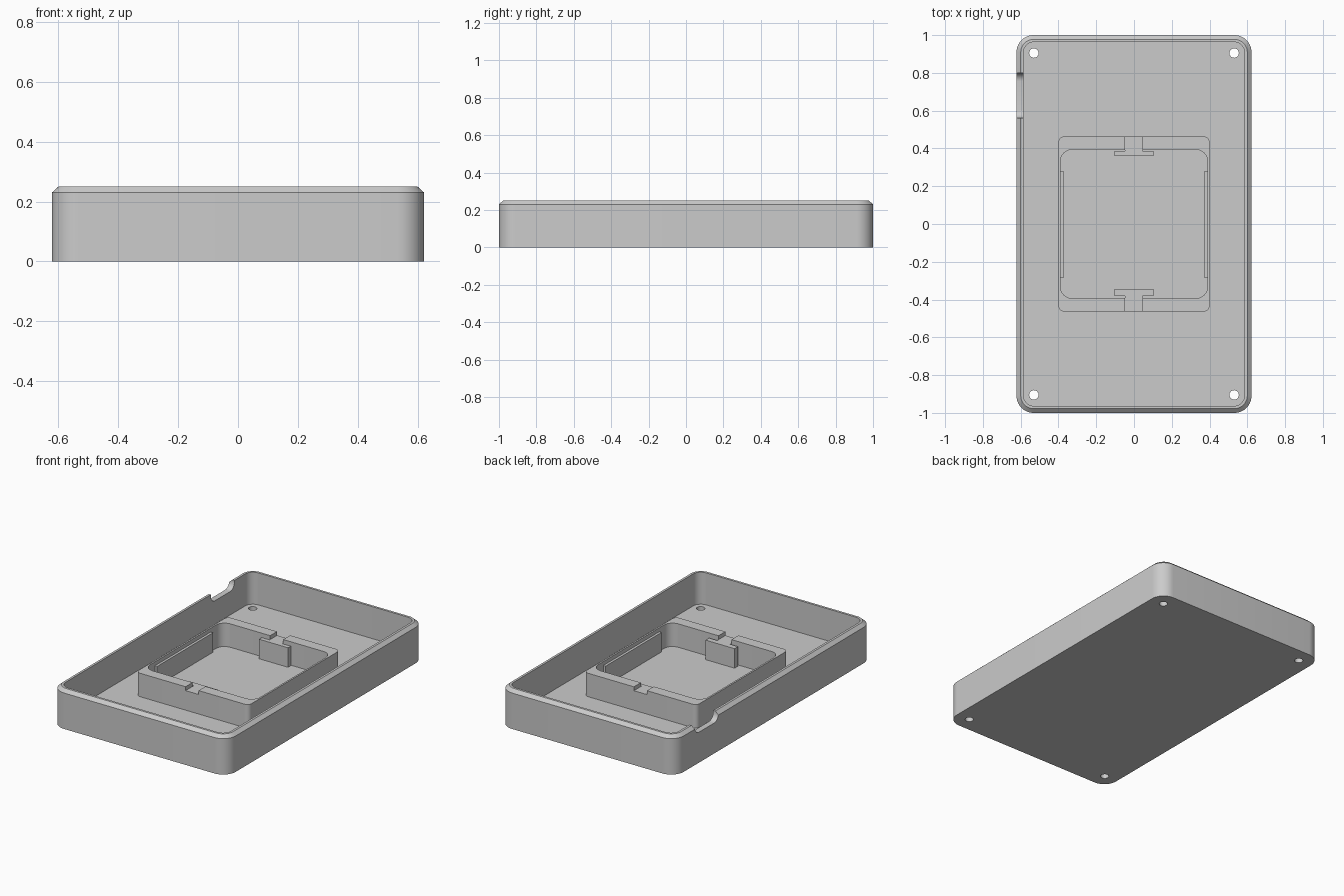
import bpy, bmesh, math
from mathutils import Matrix, Vector

cube = bpy.data.objects.get("Cube")
if cube:
    bpy.data.objects.remove(cube, do_unlink=True)

grey = bpy.data.materials.new("light grey plastic")
grey.use_nodes = True
COLOUR = (0.6, 0.6, 0.6, 1)
grey.diffuse_color = COLOUR
grey.node_tree.nodes["Principled BSDF"].inputs["Base Color"].default_value = COLOUR

FLOOR = 0.045       # top of the tray floor
FRAME_TOP = 0.195
TAB_TOP = 0.17


def finish(name, bm):
    bmesh.ops.recalc_face_normals(bm, faces=bm.faces)
    mesh = bpy.data.meshes.new(name)
    bm.to_mesh(mesh)
    bm.free()
    mesh.materials.append(grey)
    obj = bpy.data.objects.new(name, mesh)
    bpy.context.collection.objects.link(obj)
    return obj


def activate(obj):
    bpy.ops.object.select_all(action='DESELECT')
    obj.select_set(True)
    bpy.context.view_layer.objects.active = obj


def smooth(obj):
    activate(obj)
    bpy.ops.object.shade_smooth_by_angle(angle=math.radians(30))


def rounded_rect(hx, hy, r, steps=10):
    pts = []
    for quarter, (sx, sy) in enumerate([(1, 1), (-1, 1), (-1, -1), (1, -1)]):
        for i in range(steps + 1):
            a = math.pi / 2 * (quarter + i / steps)
            pts.append((sx * (hx - r) + r * math.cos(a),
                        sy * (hy - r) + r * math.sin(a)))
    return pts


def loft(name, rings, closed=False):
    """Bridge rounded rectangles given as (half x, half y, radius, z)."""
    bm = bmesh.new()
    loops = [[bm.verts.new((x, y, z)) for x, y in rounded_rect(hx, hy, r)]
             for hx, hy, r, z in rings]
    pairs = list(zip(loops, loops[1:]))
    if closed:
        pairs.append((loops[-1], loops[0]))
    else:
        bm.faces.new(loops[0])
        bm.faces.new(loops[-1])
    for a, b in pairs:
        for i in range(len(a)):
            j = (i + 1) % len(a)
            bm.faces.new((a[i], a[j], b[j], b[i]))
    return finish(name, bm)


def prism(name, points, offset):
    bm = bmesh.new()
    face = bm.faces.new([bm.verts.new(p) for p in points])
    geom = bmesh.ops.extrude_face_region(bm, geom=[face])["geom"]
    top = [v for v in geom if isinstance(v, bmesh.types.BMVert)]
    bmesh.ops.translate(bm, verts=top, vec=Vector(offset))
    return finish(name, bm)


def box(name, x0, x1, y0, y1, z0, z1):
    corners = [(x0, y0, z0), (x1, y0, z0), (x1, y1, z0), (x0, y1, z0)]
    return prism(name, corners, (0, 0, z1 - z0))


def cut(target, cutter):
    mod = target.modifiers.new("cut", 'BOOLEAN')
    mod.operation = 'DIFFERENCE'
    mod.solver = 'EXACT'
    mod.object = cutter
    activate(target)
    bpy.ops.object.modifier_apply(modifier=mod.name)
    bpy.data.objects.remove(cutter, do_unlink=True)


# Open tray with a chamfered rim
tray = loft("tray", [
    (0.622, 1.0, 0.09, 0),
    (0.622, 1.0, 0.09, 0.23),
    (0.60, 0.978, 0.07, 0.25),
    (0.585, 0.963, 0.055, 0.25),
    (0.585, 0.963, 0.055, FLOOR)])

# Screw holes in the four corners
for sx in (-1, 1):
    for sy in (-1, 1):
        bm = bmesh.new()
        bmesh.ops.create_cone(bm, cap_ends=True, segments=24, radius1=0.025, radius2=0.025,
                              depth=0.3, matrix=Matrix.Translation((sx * 0.53, sy * 0.905, 0)))
        cut(tray, finish("hole_cutter", bm))

# Cable notch with a rounded bottom in the side wall
y0, y1, bottom, r = 0.56, 0.80, 0.195, 0.045
notch = [(-0.7, y1, 0.3), (-0.7, y0, 0.3)]
for cy, start in ((y0 + r, math.pi), (y1 - r, 1.5 * math.pi)):
    for i in range(9):
        a = start + math.pi / 2 * i / 8
        notch.append((-0.7, cy + r * math.cos(a), bottom + r + r * math.sin(a)))
cut(tray, prism("notch_cutter", notch, (0.15, 0, 0)))
smooth(tray)

# Inner holder frame, slotted at both ends
frame = loft("holder_frame", [
    (0.40, 0.463, 0.03, FLOOR - 0.01),
    (0.40, 0.463, 0.03, FRAME_TOP),
    (0.389, 0.393, 0.06, FRAME_TOP),
    (0.389, 0.393, 0.06, FLOOR - 0.01)], closed=True)
for sy in (-1, 1):
    ends = sorted((sy * 0.3, sy * 0.5))
    cut(frame, box("slot_cutter", -0.047, 0.045, *ends, 0, 0.3))
smooth(frame)

# T-shaped tabs standing in the slots
for name, sy, inner, outer in (("front_tab", -1, 0.345, 0.38), ("back_tab", 1, 0.36, 0.387)):
    outline = [(-0.103, inner), (0.103, inner), (0.103, outer), (0.045, outer),
               (0.045, 0.463), (-0.047, 0.463), (-0.047, outer), (-0.103, outer)]
    prism(name, [(x, sy * y, FLOOR - 0.01) for x, y in outline],
          (0, 0, TAB_TOP - FLOOR + 0.01))

# Thin grip ribs on the long sides of the frame
for name, sx in (("left_rib", 1), ("right_rib", -1)):
    ends = sorted((sx * 0.373, sx * 0.392))
    box(name, *ends, -0.285, 0.28, FLOOR - 0.01, TAB_TOP)
